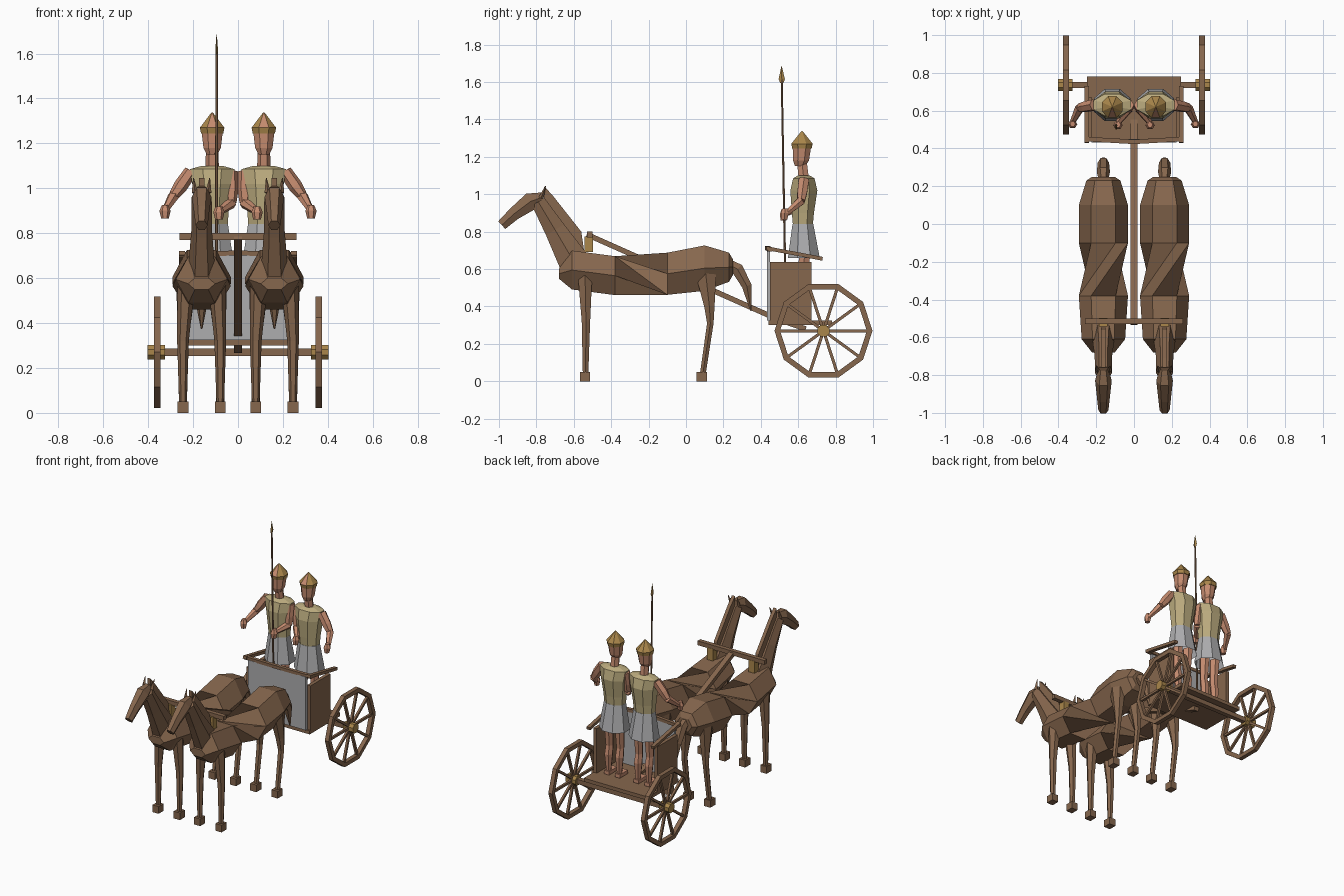
import bpy, bmesh, math
from mathutils import Vector, Matrix


def material(name, col):
    m = bpy.data.materials.new(name)
    m.diffuse_color = (*col, 1)
    return m


WOOD = material("brown", (0.24, 0.135, 0.075))
SKIN = material("skin", (0.56, 0.26, 0.16))
CLOTH = material("khaki", (0.50, 0.41, 0.21))
GREY = material("grey", (0.42, 0.42, 0.43))
GOLD = material("brass", (0.40, 0.24, 0.07))


def finish(name, bm, *mats):
    bmesh.ops.recalc_face_normals(bm, faces=bm.faces)
    me = bpy.data.meshes.new(name)
    bm.to_mesh(me)
    bm.free()
    for m in mats:
        me.materials.append(m)
    ob = bpy.data.objects.new(name, me)
    bpy.context.collection.objects.link(ob)
    return ob


def loft(name, secs, mat, n=6, axis=None, phase=0.0, caps=(True, True)):
    """Skin rings (x, y, z, r_side, r_other, twist) along a path."""
    bm = bmesh.new()
    pts = [Vector(s[:3]) for s in secs]
    rings = []
    for i, s in enumerate(secs):
        t = Vector(axis) if axis else pts[min(i + 1, len(pts) - 1)] - pts[max(i - 1, 0)]
        t.normalize()
        ref = Vector((0, 1, 0)) if abs(t.x) > 0.9 else Vector((1, 0, 0))
        u = (ref - t * ref.dot(t)).normalized()
        v = t.cross(u)
        a0 = math.radians(phase + (s[5] if len(s) > 5 else 0))
        angles = [a0 + math.tau * k / n for k in range(n)]
        rings.append([bm.verts.new(pts[i] + u * s[3] * math.cos(a) + v * s[4] * math.sin(a))
                      for a in angles])
    for a, b in zip(rings, rings[1:]):
        for k in range(n):
            j = (k + 1) % n
            bm.faces.new((a[k], a[j], b[j], b[k]))
    if caps[0]:
        bm.faces.new(rings[0])
    if caps[1]:
        bm.faces.new(rings[-1])
    return finish(name, bm, mat)


def bar(name, a, b, w, h, mat=WOOD):
    q = math.sqrt(0.5)
    return loft(name, [(*a, w * q, h * q), (*b, w * q, h * q)], mat, 4, phase=45)


def box(name, lo, hi, mat):
    bm = bmesh.new()
    lo, hi = Vector(lo), Vector(hi)
    bmesh.ops.create_cube(bm, size=1, matrix=Matrix.Translation((lo + hi) / 2)
                          @ Matrix.Diagonal((*(hi - lo), 1)))
    return finish(name, bm, mat)


def plate(name, x, half, outline, mat):
    """Side profile in y, z given thickness across x."""
    bm = bmesh.new()
    f = bm.faces.new([bm.verts.new((x - half, y, z)) for y, z in outline])
    r = bmesh.ops.extrude_face_region(bm, geom=[f])
    bmesh.ops.translate(bm, vec=(2 * half, 0, 0),
                        verts=[e for e in r["geom"] if isinstance(e, bmesh.types.BMVert)])
    return finish(name, bm, mat)


def horse(x):
    # barrel with a twisted, pinched waist
    loft("horse_body", [(x, -0.68, 0.575, 0.06, 0.03), (x, -0.61, 0.595, 0.115, 0.12),
                        (x, -0.38, 0.565, 0.13, 0.12), (x, -0.10, 0.575, 0.13, 0.13, 120),
                        (x, 0.10, 0.605, 0.13, 0.14, 120), (x, 0.23, 0.61, 0.09, 0.09, 120),
                        (x, 0.25, 0.61, 0.06, 0.05, 120)], WOOD, axis=(0, 1, 0))
    loft("horse_neck", [(x, -0.60, 0.64, 0.06, 0.095), (x, -0.70, 0.81, 0.046, 0.065),
                        (x, -0.79, 0.96, 0.045, 0.045)], WOOD)
    loft("horse_head", [(x, -0.765, 0.985, 0.028, 0.03), (x, -0.83, 0.962, 0.044, 0.055),
                        (x, -0.92, 0.895, 0.034, 0.04), (x, -0.985, 0.835, 0.027, 0.032)], WOOD)
    plate("horse_mane", x, 0.012, [(-0.76, 1.045), (-0.71, 0.99), (-0.56, 0.80),
                                   (-0.545, 0.70), (-0.62, 0.70), (-0.76, 0.95)], WOOD)
    loft("horse_tail", [(x, 0.22, 0.63, 0.022, 0.03), (x, 0.275, 0.60, 0.035, 0.038),
                        (x, 0.325, 0.51, 0.03, 0.03), (x, 0.348, 0.375, 0.004, 0.004)], WOOD)
    for s in (-1, 1):
        loft("horse_ear", [(x + s * 0.03, -0.775, 0.98, 0.014, 0.014),
                           (x + s * 0.036, -0.75, 1.045, 0.002, 0.002)], WOOD, 4)
        lx = x + s * 0.083
        up = (0, 0, 1)
        loft("horse_front_leg", [(lx - s * 0.015, -0.54, 0.58, 0.04, 0.045),
                                 (lx, -0.535, 0.32, 0.026, 0.026),
                                 (lx, -0.537, 0.04, 0.017, 0.017)], WOOD, axis=up)
        loft("horse_back_leg", [(lx - s * 0.015, 0.105, 0.58, 0.045, 0.065),
                                (lx - s * 0.005, 0.125, 0.40, 0.03, 0.032),
                                (lx, 0.13, 0.31, 0.023, 0.02),
                                (lx, 0.09, 0.04, 0.018, 0.018)], WOOD, axis=up)
        for y in (-0.54, 0.085):
            box("horse_hoof", (lx - 0.024, y - 0.028, 0), (lx + 0.024, y + 0.028, 0.05), WOOD)
    # yoke pad on the withers
    box("yoke_pad", (x - 0.022, -0.543, 0.69), (x + 0.022, -0.498, 0.775), GOLD)


def rider(s):
    c, up = s * 0.115, (0, 0, 1)
    loft("rider_tunic", [(c, 0.625, 0.84, 0.075, 0.058), (c, 0.625, 0.90, 0.08, 0.064),
                         (c, 0.63, 1.02, 0.096, 0.078), (c, 0.63, 1.085, 0.108, 0.062),
                         (c, 0.63, 1.10, 0.05, 0.035)], CLOTH, 8, up, 22.5)
    loft("rider_skirt", [(c, 0.63, 0.66, 0.105, 0.092), (c, 0.625, 0.842, 0.076, 0.06)],
         GREY, 8, up, 22.5, (False, True))
    loft("rider_neck", [(c, 0.63, 1.08, 0.03, 0.032), (c, 0.62, 1.17, 0.028, 0.03)], SKIN, 6, up)
    loft("rider_head", [(c, 0.61, 1.15, 0.026, 0.03), (c, 0.615, 1.18, 0.042, 0.046),
                        (c, 0.62, 1.26, 0.052, 0.054)], SKIN, 8, up, 22.5)
    helmet = loft("rider_helmet", [(c, 0.62, 1.245, 0.054, 0.056), (c, 0.62, 1.27, 0.059, 0.062),
                                   (c, 0.62, 1.338, 0.003, 0.003)], GOLD, 8, up, 22.5)
    # front facet of the helmet crown is skin toned
    helmet.data.materials.append(SKIN)
    for f in helmet.data.polygons:
        if f.center.z > 1.28 and f.normal.y < -0.6:
            f.material_index = 1
    # outer arm held away from the body, inner arm bent forward
    arms = {"outer": [(0.095, 0.63, 1.075), (0.172, 0.615, 0.965), (0.21, 0.54, 0.90)],
            "inner": [(-0.085, 0.63, 1.075), (-0.085, 0.61, 0.935), (-0.03, 0.535, 0.895)]}
    for side, path in arms.items():
        a, e, h = [Vector((c + s * p[0], p[1], p[2])) for p in path]
        loft(f"rider_{side}_upper_arm", [(*a, 0.03, 0.032), (*a.lerp(e, 0.6), 0.032, 0.03),
                                         (*e, 0.023, 0.024)], SKIN)
        loft(f"rider_{side}_forearm", [(*e, 0.026, 0.026), (*h, 0.015, 0.015)], SKIN)
        loft(f"rider_{side}_hand", [(h.x, h.y - 0.01, h.z + 0.025, 0.014, 0.016),
                                    (h.x, h.y - 0.012, h.z, 0.025, 0.024),
                                    (h.x, h.y - 0.014, h.z - 0.035, 0.017, 0.018)], SKIN, 6, up)
    for k in (-1, 1):
        lx = c + k * 0.042
        loft("rider_leg", [(lx, 0.635, 0.70, 0.034, 0.036), (lx, 0.625, 0.53, 0.026, 0.028),
                           (lx, 0.635, 0.47, 0.029, 0.031), (lx, 0.635, 0.345, 0.016, 0.018)],
             SKIN, 6, up)
        box("rider_foot", (lx - 0.02, 0.57, 0.33), (lx + 0.02, 0.66, 0.355), SKIN)


def wheel(s):
    cy, cz, R, x0, x1 = 0.735, 0.27, 0.262, s * 0.345, s * 0.375
    # ten sided rim
    bm = bmesh.new()
    loops = []
    for k in range(10):
        a = math.tau * k / 10
        loops.append([bm.verts.new((x, cy + r * math.cos(a), cz + r * math.sin(a)))
                      for x, r in ((x0, R), (x1, R), (x1, R - 0.03), (x0, R - 0.03))])
    for k in range(10):
        a, b = loops[k], loops[(k + 1) % 10]
        for i in range(4):
            j = (i + 1) % 4
            bm.faces.new((a[i], a[j], b[j], b[i]))
    finish("wheel_rim", bm, WOOD)
    xm = s * 0.36
    for k in range(10):
        a = math.tau * k / 10
        bar("wheel_spoke", (xm, cy, cz),
            (xm, cy + 0.24 * math.cos(a), cz + 0.24 * math.sin(a)), 0.016, 0.016)
    loft("wheel_hub", [(s * 0.325, cy, cz, 0.034, 0.034), (s * 0.402, cy, cz, 0.034, 0.034)],
         GOLD, 8, phase=22.5)


for s in (-1, 1):
    horse(s * 0.162)
    rider(s)
    wheel(s)
    # chariot side wall and sloping hand rail
    box("side_wall", (s * 0.225, 0.45, 0.32), (s * 0.25, 0.672, 0.638), WOOD)
    bar("side_rail", (s * 0.25, 0.43, 0.712), (s * 0.25, 0.73, 0.655), 0.026, 0.02)
    # bowed front rail
    bar("front_rail", (s * 0.262, 0.45, 0.705), (0, 0.435, 0.712), 0.024, 0.022)

# chariot floor, front panel with its posts, axle
box("floor", (-0.25, 0.44, 0.30), (0.25, 0.78, 0.325), WOOD)
box("front_panel", (-0.225, 0.432, 0.325), (0.225, 0.45, 0.70), GREY)
bar("axle", (-0.4, 0.735, 0.27), (0.4, 0.735, 0.27), 0.032, 0.032)

# draught pole and yoke
bar("pole", (0, -0.53, 0.785), (0, 0.46, 0.345), 0.036, 0.028)
bar("pole_end", (0, 0.44, 0.35), (0, 0.64, 0.28), 0.036, 0.028)
bar("yoke", (-0.26, -0.515, 0.785), (0.26, -0.515, 0.785), 0.03, 0.03)

# spear
loft("spear_shaft", [(-0.095, 0.535, 0.325, 0.007, 0.007), (-0.095, 0.512, 1.61, 0.006, 0.006)],
     WOOD)
loft("spear_head", [(-0.095, 0.512, 1.595, 0.004, 0.008), (-0.095, 0.512, 1.615, 0.006, 0.017),
                    (-0.095, 0.511, 1.685, 0.001, 0.001)], GOLD, 4)
